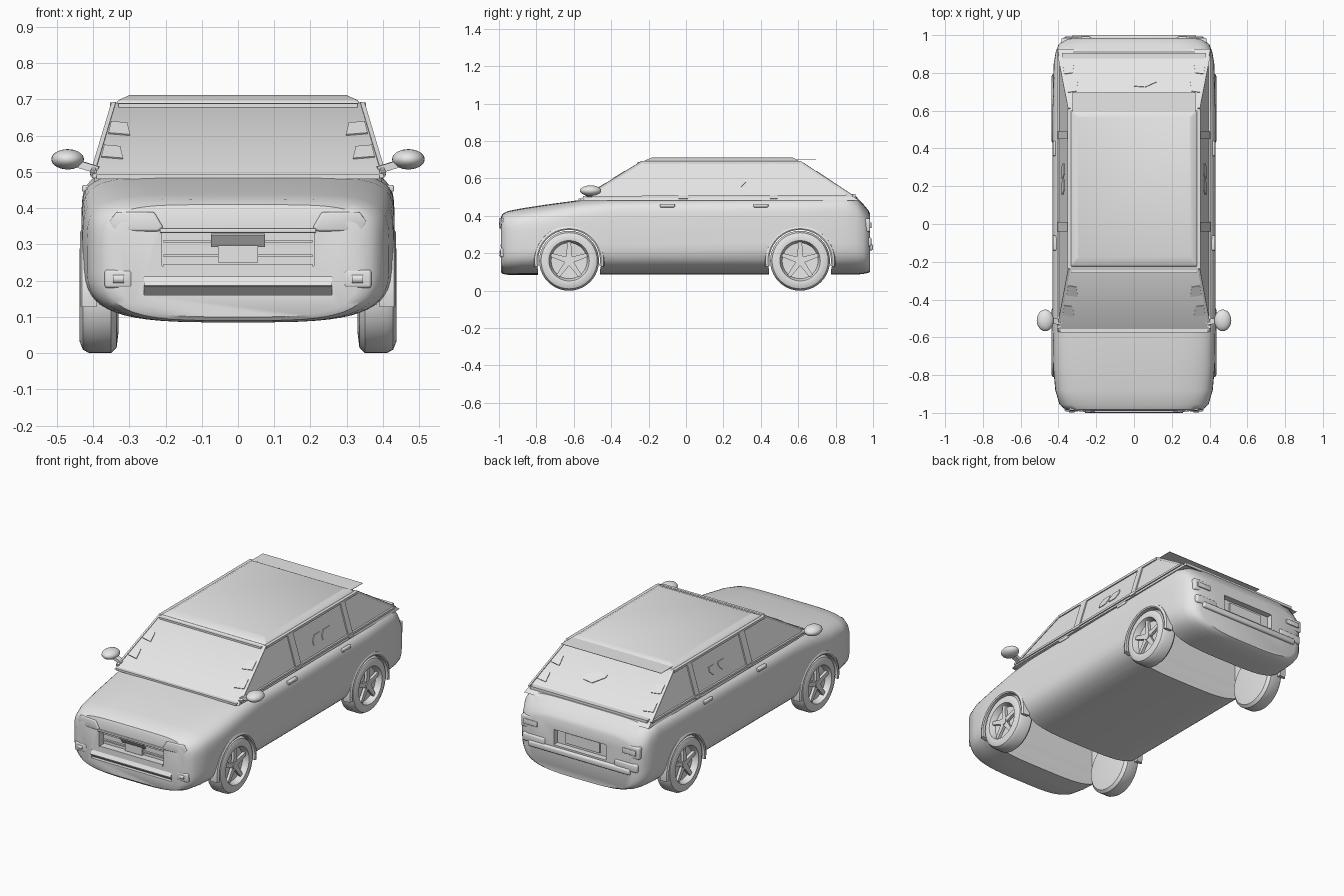
import bpy, bmesh, math
from mathutils import Vector, Matrix

old = bpy.data.objects.get("Cube")
if old:
    bpy.data.objects.remove(old, do_unlink=True)

PAINT = bpy.data.materials.new("light grey")
PAINT.use_nodes = True
PAINT.diffuse_color = (.8, .8, .8, 1)
PAINT.node_tree.nodes["Principled BSDF"].inputs["Base Color"].default_value = (.8, .8, .8, 1)


def shade(ob, angle=35):
    bpy.ops.object.select_all(action='DESELECT')
    bpy.context.view_layer.objects.active = ob
    ob.select_set(True)
    bpy.ops.object.shade_smooth_by_angle(angle=math.radians(angle))


def finish(bm, name, bevel=0, angle=35):
    bmesh.ops.recalc_face_normals(bm, faces=bm.faces[:])
    me = bpy.data.meshes.new(name)
    bm.to_mesh(me)
    bm.free()
    ob = bpy.data.objects.new(name, me)
    bpy.context.collection.objects.link(ob)
    me.materials.append(PAINT)
    if bevel:
        bpy.context.view_layer.objects.active = ob
        b = ob.modifiers.new("bevel", 'BEVEL')
        b.width, b.segments = bevel, 3
        bpy.ops.object.modifier_apply(modifier="bevel")
    shade(ob, angle)
    return ob


def box(name, lo, hi, bevel=0):
    lo, hi = Vector(lo), Vector(hi)
    bm = bmesh.new()
    bmesh.ops.create_cube(bm, size=1)
    for v in bm.verts:
        v.co = (lo + hi) / 2 + v.co * (hi - lo)
    return finish(bm, name, bevel)


def loft(name, rings, bevel=0, angle=35):
    bm = bmesh.new()
    rows = [[bm.verts.new(p) for p in r] for r in rings]
    n = len(rows[0])
    for a, b in zip(rows, rows[1:]):
        for i in range(n):
            bm.faces.new((a[i], a[(i + 1) % n], b[(i + 1) % n], b[i]))
    bm.faces.new(rows[0])
    bm.faces.new(rows[-1])
    return finish(bm, name, bevel, angle)


def plate(name, pts, t=0.004, bevel=0):
    """Flat panel of thickness 2t through the points."""
    pts = [Vector(p) for p in pts]
    n = (pts[1] - pts[0]).cross(pts[2] - pts[0]).normalized() * t
    return loft(name, [[p - n for p in pts], [p + n for p in pts]], bevel)


def strip(name, a, b, w, t=0.012):
    a, b = Vector(a), Vector(b)
    bm = bmesh.new()
    rot = (b - a).to_track_quat('X', 'Z').to_matrix().to_4x4()
    size = Matrix.Diagonal(((b - a).length, w, t, 1))
    bmesh.ops.create_cube(bm, size=1, matrix=Matrix.Translation((a + b) / 2) @ rot @ size)
    return finish(bm, name)


def drum(name, s, x0, x1, y, z, r):
    bm = bmesh.new()
    rot = Matrix.Rotation(math.pi / 2, 4, 'Y')
    bmesh.ops.create_cone(bm, cap_ends=True, segments=40, radius1=r, radius2=r, depth=x1 - x0,
                          matrix=Matrix.Translation((s * (x0 + x1) / 2, y, z)) @ rot)
    return finish(bm, name)


def volume(me):
    bm = bmesh.new()
    bm.from_mesh(me)
    v = bm.calc_volume()
    bm.free()
    return v


def carve(ob, cutter):
    """Subtract the cutter, moving to the next solver if one loses the solid."""
    whole = ob.data.copy()
    for solver in ('EXACT', 'MANIFOLD', 'FLOAT'):
        bpy.context.view_layer.objects.active = ob
        m = ob.modifiers.new("cut", 'BOOLEAN')
        m.operation, m.solver, m.object = 'DIFFERENCE', solver, cutter
        bpy.ops.object.modifier_apply(modifier="cut")
        if .7 < volume(ob.data) / volume(whole) < 1.001:
            break
        ob.data = whole.copy()
    bpy.data.objects.remove(cutter, do_unlink=True)


# Lower body: rounded sections along the length (y, half width, bottom, top, shoulder)
stations = [(-.99, .33, .10, .39, 5), (-.982, .365, .09, .41, 5), (-.955, .395, .085, .425, 5),
            (-.88, .417, .085, .44, 5), (-.75, .429, .085, .46, 5), (-.55, .432, .085, .487, 6),
            (-.4, .432, .085, .495, 7), (.6, .432, .085, .505, 7), (.85, .425, .085, .513, 7),
            (.91, .415, .085, .503, 6), (.95, .40, .09, .46, 5), (.975, .375, .095, .43, 5),
            (.985, .34, .10, .41, 5)]


def section(y, w, lo, hi, k, n=56):
    pts = []
    for i in range(n):
        a = math.tau * (i + .5) / n
        c, s = math.cos(a), math.sin(a)
        e = 2 / (k if s > 0 else 3.6)
        pts.append((w * math.copysign(abs(c) ** e, c), y,
                    (lo + hi) / 2 + (hi - lo) / 2 * math.copysign(abs(s) ** e, s)))
    return pts


body = loft("body", [section(*s) for s in stations])

# Wheel bays, grille and bumper recesses
AXLES = {"front": -.625, "rear": .61}
carve(body, box("cut", (-.21, -1.1, .24), (.21, -.95, .338)))
carve(body, box("cut", (-.26, -1.1, .16), (.26, -.965, .21)))
carve(body, box("cut", (-.17, .95, .26), (.17, 1.1, .35)))
for y in AXLES.values():
    carve(body, drum("cut", 1, -.6, .6, y, .16, .173))
    carve(body, box("cut", (-.36, y - .165, -.1), (.36, y + .165, .39)))
shade(body)


# Cabin planes
def side(s, y, z, out=0):
    return Vector((s * (.402 - (z - .49) * .3 + out), y, z))


def screen(x, z, out=0):
    return Vector((x, -.56 + (z - .49) * 1.6 - out, z + out))


def hatch(x, z, out=0):
    return Vector((x, .9 - (z - .5) * 1.5 + out, z + out))


def level(z):
    f, b = screen(0, z).y, hatch(0, z).y
    return [side(1, f, z), side(1, b, z), side(-1, b, z), side(-1, f, z)]


def slab(x, y0, y1, z):
    return [(x, y0, z), (x, y1, z), (-x, y1, z), (-x, y0, z)]


loft("cabin_glass", [level(.483), level(.69)])
loft("roof", [slab(.338, -.228, .6, .685), slab(.332, -.22, .6, .697), slab(.30, -.18, .57, .712)], bevel=.007)
plate("roof_spoiler", slab(.325, .59, .695, .70), .001)
strip("cowl", (-.39, -.565, .487), (.39, -.565, .487), .02, .012)
strip("windscreen_top_rail", screen(-.33, .683), screen(.33, .683), .015)
strip("tailgate_lip", (-.38, .89, .51), (.38, .89, .51), .03, .016)

for s, tag in ((1, "left"), (-1, "right")):
    # Window frames
    strip(tag + "_front_pillar", side(s, -.55, .493), side(s, -.235, .688), .012, .012)
    strip(tag + "_roof_rail", side(s, -.235, .685), side(s, .61, .685), .018, .014)
    strip(tag + "_rear_pillar", side(s, .89, .505), side(s, .61, .688), .012, .012)
    strip(tag + "_belt_trim", side(s, -.55, .5), side(s, .88, .507), .018, .012)
    for part, y0, y1 in (("middle_pillar", -.04, .01), ("quarter_pillar", .45, .49)):
        plate(f"{tag}_{part}", [side(s, y, z) for y, z in
                                ((y0, .49), (y1, .49), (y1, .685), (y0, .685))], .007)
    # Window marks and pillar patches
    for y in (.195, .28):
        plate(tag + "_window_mark", [side(s, y + dy, .58 + dz, .002) for dy, dz in
              ((-.04, -.025), (.015, -.025), (.04, 0), (.04, .025), (-.015, .025), (-.04, 0))], .002)
    for z in (.54, .605):
        e = .402 - (z - .49) * .3
        for part, plane in (("screen", screen), ("hatch", hatch)):
            plate(f"{tag}_{part}_patch", [plane(s * x, h, .002) for x, h in
                  ((e - .01, z), (e - .07, z - .005), (e - .062, z + .028), (e - .018, z + .032))], .002)

    # Door handles and mirrors
    for y in (-.1, .4):
        box(tag + "_door_handle", (s * .418 - .012, y - .04, .446), (s * .418 + .012, y + .04, .464), .004)
    strip(tag + "_mirror_arm", (s * .385, -.52, .505), (s * .45, -.51, .525), .03, .02)
    bm = bmesh.new()
    bmesh.ops.create_uvsphere(bm, u_segments=24, v_segments=14, radius=1)
    for v in bm.verts:
        v.co = Vector((s * .47, -.51, .535)) + v.co * Vector((.045, .057, .028))
    finish(bm, tag + "_mirror", angle=60)

    # Front lamps
    plate(tag + "_headlight", [(s * .205, -.985, .345), (s * .22, -.985, .335), (s * .34, -.972, .335),
                               (s * .355, -.968, .36), (s * .335, -.972, .388), (s * .23, -.983, .388)],
          .015, bevel=.006)
    box(tag + "_fog_lamp_frame", (s * .33 - .038, -.992, .18), (s * .33 + .038, -.93, .23), bevel=.008)
    drum(tag + "_fog_lamp", s, .315, .345, -.985, .205, .013)

    # Rear lamps and bumper corners
    box(tag + "_tail_light", (s * .325 - .06, .9, .315), (s * .325 + .06, .985, .385), bevel=.008)
    box(tag + "_tail_light_lens", (s * .32 - .045, .97, .335), (s * .32 + .045, .992, .365), .004)
    box(tag + "_bumper_corner", (s * .30 - .075, .9, .235), (s * .30 + .075, .992, .285), bevel=.012)

    # Wheels
    for end, y in AXLES.items():
        name = f"{end}_{tag}"
        profile = [(.33, .001), (.33, .105), (.335, .145), (.35, .16), (.41, .16), (.428, .15),
                   (.437, .128), (.434, .108), (.42, .102), (.40, .096), (.395, .001)]
        loft(name + "_tyre", [[(s * x, y + r * math.cos(math.tau * i / 40), .16 + r * math.sin(math.tau * i / 40))
                               for i in range(40)] for x, r in profile])
        drum(name + "_hub", s, .39, .424, y, .16, .022)
        for k in range(5):
            a = math.pi / 2 + math.tau * k / 5
            u, v = Vector((0, math.cos(a), math.sin(a))), Vector((0, -math.sin(a), math.cos(a)))
            c = Vector((s * .412, y, .16))
            plate(name + "_spoke", [c + v * .017, c + u * .1 + v * .01, c + u * .1 - v * .01, c - v * .017], .008)
        # Arch lip
        rings = []
        for i in range(25):
            a = math.radians(-10 + 200 * i / 24)
            rings.append([(s * x, y + r * math.cos(a), .16 + r * math.sin(a))
                          for x, r in ((.39, .165), (.432, .165), (.436, .172), (.43, .185), (.39, .19))])
        loft(name + "_arch_lip", rings)

# Rear glass mark
plate("hatch_mark", [hatch(x, z, .002) for x, z in ((0, .605), (.06, .575), (.12, .58), (.12, .6),
                                                   (.06, .618), (0, .615))], .002)

# Grille and bumpers
box("grille_top_bar", (-.215, -.998, .332), (.215, -.95, .344), bevel=.003)
box("grille_bottom_bar", (-.205, -.993, .236), (.205, -.95, .246))
for z in (.265, .305):
    box("grille_slat", (-.205, -.962, z), (.205, -.945, z + .008))
box("grille_centre", (-.055, -.97, .25), (.055, -.94, .32))
plate("grille_badge_bar", [(-.075, -.965, .295), (.075, -.965, .295), (.075, -.99, .328), (-.075, -.99, .328)], .003)
plate("lower_intake_panel", [(-.26, -.996, .185), (.26, -.996, .185), (.26, -.98, .21), (-.26, -.98, .21)])
plate("lower_intake_scoop", [(-.26, -.967, .16), (.26, -.967, .16), (.26, -.993, .183), (-.26, -.993, .183)], .002)
box("rear_bumper_bar", (-.33, .94, .215), (.33, 1, .25), bevel=.01)
box("rear_plate", (-.11, .945, .275), (.11, .96, .335))
